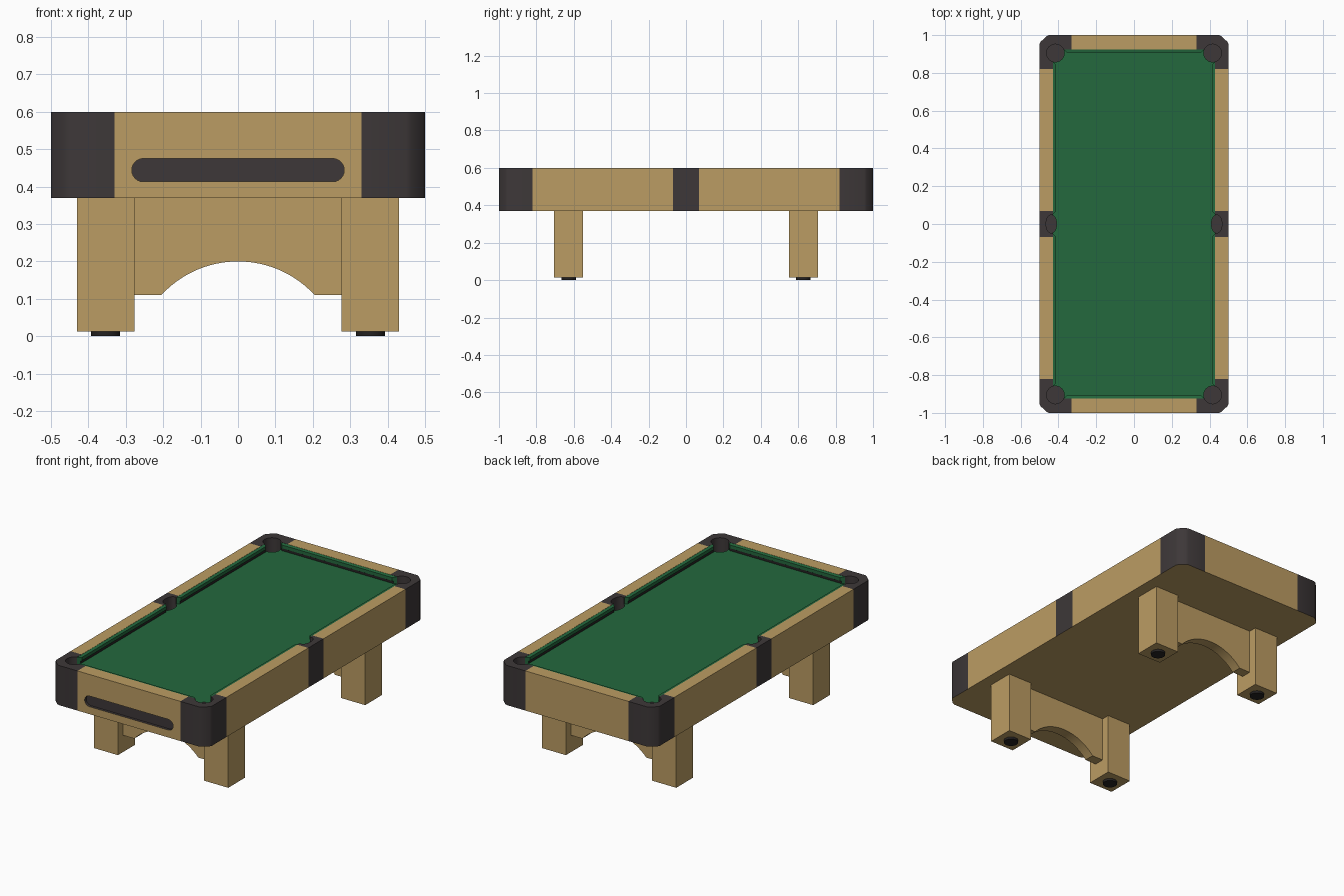
import bpy, bmesh, math
from mathutils import Vector

if "Cube" in bpy.data.objects:
    bpy.data.objects.remove(bpy.data.objects["Cube"])


def material(name, rgb):
    m = bpy.data.materials.new(name)
    m.diffuse_color = (*rgb, 1)
    m.use_nodes = True
    m.node_tree.nodes["Principled BSDF"].inputs["Base Color"].default_value = m.diffuse_color
    return m


WOOD = material("light wood", (0.50, 0.335, 0.125))
DARK = material("dark casing", (0.047, 0.039, 0.040))
GREEN = material("green cloth", (0.017, 0.140, 0.047))
BLACK = material("black rubber", (0.018, 0.016, 0.016))


def finish(name, bm, *mats):
    bmesh.ops.recalc_face_normals(bm, faces=bm.faces[:])
    me = bpy.data.meshes.new(name)
    bm.to_mesh(me)
    bm.free()
    for m in mats:
        me.materials.append(m)
    ob = bpy.data.objects.new(name, me)
    bpy.context.collection.objects.link(ob)
    return ob


def prism(name, outline, lo, hi, *mats, axis="z"):
    """Extrude a 2D outline along z, or along y for an outline in x and z."""
    bm = bmesh.new()
    put = (lambda u, v, w: (u, v, w)) if axis == "z" else (lambda u, v, w: (u, w, v))
    a = [bm.verts.new(put(u, v, lo)) for u, v in outline]
    b = [bm.verts.new(put(u, v, hi)) for u, v in outline]
    bm.faces.new(a)
    bm.faces.new(b)
    n = len(a)
    for i in range(n):
        j = (i + 1) % n
        bm.faces.new((a[i], a[j], b[j], b[i]))
    return finish(name, bm, *mats)


def rect(x0, x1, y0, y1):
    return [(x0, y0), (x1, y0), (x1, y1), (x0, y1)]


def ellipse(cx, cy, rx, ry, n=32):
    return [(cx + rx * math.cos(2 * math.pi * i / n), cy + ry * math.sin(2 * math.pi * i / n))
            for i in range(n)]


def cut(ob, cutter):
    mod = ob.modifiers.new("cut", "BOOLEAN")
    mod.operation, mod.solver, mod.object = "DIFFERENCE", "EXACT", cutter
    bpy.context.view_layer.objects.active = ob
    bpy.ops.object.modifier_apply(modifier=mod.name)


def discard(ob):
    bpy.data.objects.remove(ob, do_unlink=True)


def smooth(ob):
    bpy.ops.object.select_all(action="DESELECT")
    ob.select_set(True)
    bpy.context.view_layer.objects.active = ob
    bpy.ops.object.shade_smooth_by_angle(angle=math.radians(30))


# Cabinet outline with softened chamfered corners
corner = [(0.50, 0.953), (0.494, 0.965), (0.464, 0.993), (0.45, 1.0)]
outline = (corner + [(-x, y) for x, y in reversed(corner)]
           + [(-x, -y) for x, y in corner] + [(x, -y) for x, y in reversed(corner)])
cabinet = prism("cabinet", outline, 0.37, 0.60, WOOD, DARK)
bed = prism("cloth_bed", rect(-0.43, 0.43, -0.925, 0.925), 0.545, 0.56, GREEN, DARK)

# Recess for the bed
recess = prism("recess_cutter", rect(-0.43, 0.43, -0.925, 0.925), 0.545, 0.7)
cut(cabinet, recess)
discard(recess)

# Six pocket holes through bed and rails
for sx in (-1, 1):
    for y in (-0.905, 0, 0.905):
        shape = ellipse(sx * 0.416, y, 0.047, 0.047) if y else ellipse(sx * 0.438, 0, 0.028, 0.048)
        hole = prism("pocket_cutter", shape, 0.50, 0.7)
        cut(cabinet, hole)
        cut(bed, hole)
        discard(hole)

# Ball return slot in the front
slot_shape = []
for i in range(26):
    a = math.pi * (i if i < 13 else i - 1) / 12 - math.pi / 2
    slot_shape.append((math.copysign(0.253, 12.5 - i) + 0.031 * math.cos(a),
                       0.444 + 0.031 * math.sin(a)))
slot = prism("slot_cutter", slot_shape, -1.1, -0.985, axis="y")
cut(cabinet, slot)
discard(slot)

# Split the cabinet at the casing edges and colour corner and middle casings
bm = bmesh.new()
bm.from_mesh(cabinet.data)
for axis, values in ((0, (-0.33, 0.33)), (1, (-0.82, -0.07, 0.07, 0.82))):
    for v in values:
        co, no = Vector((0, 0, 0)), Vector((0, 0, 0))
        co[axis], no[axis] = v, 1
        bmesh.ops.bisect_plane(bm, geom=bm.verts[:] + bm.edges[:] + bm.faces[:],
                               plane_co=co, plane_no=no)
bm.normal_update()
for f in bm.faces:
    c = f.calc_center_median()
    casing = abs(c.x) > 0.33 and (abs(c.y) > 0.82 or abs(c.y) < 0.07)
    in_slot = -0.9995 < c.y < -0.98 and abs(c.x) < 0.3 and 0.40 < c.z < 0.49
    f.material_index = int((casing and f.normal.z > -0.5) or in_slot)
bm.to_mesh(cabinet.data)
bm.free()
for f in bed.data.polygons:
    f.material_index = 0 if f.normal.z > 0.5 else 1
smooth(cabinet)


# Cushions: profile of inward distance and height, with slanted jaw ends
PROFILE = [(0, 0.599), (0.018, 0.596), (0.018, 0.577), (0.013, 0.574), (0.013, 0.56), (0, 0.56)]


def cushion(name, start, end, place):
    bm = bmesh.new()
    a = [bm.verts.new(place(start + d, d, z)) for d, z in PROFILE]
    b = [bm.verts.new(place(end - d, d, z)) for d, z in PROFILE]
    bm.faces.new(a)
    bm.faces.new(b)
    for i in range(len(a)):
        j = (i + 1) % len(a)
        f = bm.faces.new((a[i], a[j], b[j], b[i]))
        f.material_index = 1 if i in (2, 3) else 0
    return finish(name, bm, GREEN, BLACK)


for s, end_name in ((-1, "front"), (1, "back")):
    cushion(end_name + "_cushion", -0.372, 0.372, lambda t, d, z: (t, s * (0.925 - d), z))
    for sx, side in ((-1, "left"), (1, "right")):
        cushion(f"{end_name}_{side}_cushion", 0.05, 0.86,
                lambda t, d, z: (sx * (0.43 - d), s * t, z))
        # Square legs with round feet
        x0, x1 = sorted((sx * 0.277, sx * 0.431))
        y0, y1 = sorted((s * 0.55, s * 0.705))
        prism(f"{end_name}_{side}_leg", rect(x0, x1, y0, y1), 0.013, 0.37, WOOD)
        foot = prism(f"{end_name}_{side}_foot",
                     ellipse(sx * 0.354, s * 0.6275, 0.039, 0.039), 0, 0.014, BLACK)
        smooth(foot)

    # Arched panel between the legs
    R, top = 0.2785, 0.2
    half = math.asin(0.205 / R)
    arch = [(R * math.sin(a), top - R + R * math.cos(a))
            for a in (-half + 2 * half * i / 24 for i in range(25))]
    panel = prism(end_name + "_arch_panel",
                  [(-0.28, 0.37), (-0.28, 0.11)] + arch + [(0.28, 0.11), (0.28, 0.37)],
                  s * 0.6275 - 0.03, s * 0.6275 + 0.03, WOOD, axis="y")
    smooth(panel)
